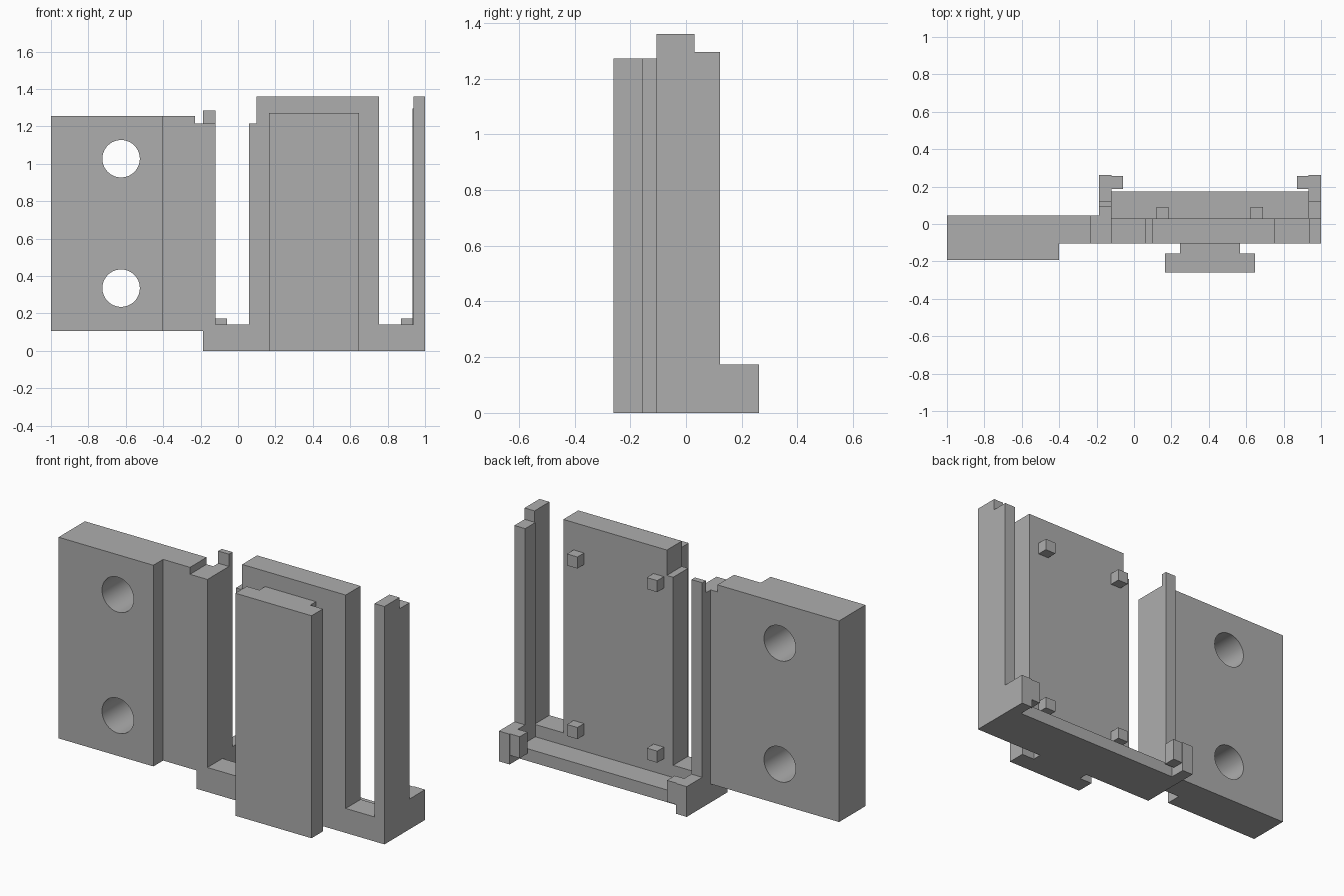
import bpy
import bmesh
from mathutils import Matrix

old = bpy.data.objects.get("Cube")
if old:
    bpy.data.objects.remove(old, do_unlink=True)

grey = bpy.data.materials.new("plain grey")
grey.use_nodes = True
grey.diffuse_color = (0.42, 0.42, 0.42, 1)
grey.node_tree.nodes["Principled BSDF"].inputs["Base Color"].default_value = (0.42, 0.42, 0.42, 1)


def finish(name, bm):
    bmesh.ops.recalc_face_normals(bm, faces=bm.faces)
    mesh = bpy.data.meshes.new(name)
    bm.to_mesh(mesh)
    bm.free()
    mesh.materials.append(grey)
    obj = bpy.data.objects.new(name, mesh)
    bpy.context.scene.collection.objects.link(obj)
    return obj


def extrude(name, outline, axis, start, end):
    """Extrude a 2D outline along the given axis (0 = x, 1 = y, 2 = z)."""
    bm = bmesh.new()
    verts = []
    for a, b in outline:
        co = [a, b]
        co.insert(axis, start)
        verts.append(bm.verts.new(co))
    face = bm.faces.new(verts)
    moved = bmesh.ops.extrude_face_region(bm, geom=[face])["geom"]
    shift = [0, 0, 0]
    shift[axis] = end - start
    bmesh.ops.translate(bm, vec=shift, verts=[v for v in moved if isinstance(v, bmesh.types.BMVert)])
    return finish(name, bm)


def box(name, x, y, z):
    return extrude(name, [(x[0], z[0]), (x[1], z[0]), (x[1], z[1]), (x[0], z[1])], 1, *y)


FRONT, BACK = -0.105, 0.03

# Base bar, centre panel and left post front, cut from one sheet
extrude("base_and_panel", [
    (-0.12, 0), (1, 0), (1, 1.36), (0.937, 1.36), (0.937, 0.14), (0.755, 0.14),
    (0.755, 1.36), (0.1, 1.36), (0.1, 1.215), (0.06, 1.215), (0.06, 0.14), (-0.12, 0.14),
], 1, FRONT, BACK)

# Mounting plate, thick at the outer end, with two bolt holes
plate = extrude("mounting_plate", [
    (-1, -0.193), (-0.4, -0.193), (-0.4, FRONT), (-0.23, FRONT), (-0.23, 0.045), (-1, 0.045),
], 2, 0.105, 1.255)
for z in (0.335, 1.027):
    bm = bmesh.new()
    place = Matrix.Translation((-0.625, 0, z)) @ Matrix.Rotation(1.570796, 4, "X")
    bmesh.ops.create_cone(bm, cap_ends=True, segments=64, radius1=0.1, radius2=0.1, depth=1, matrix=place)
    cutter = finish("hole_cutter", bm)
    cutter.hide_render = True
    cutter.hide_set(True)
    cutter.display_type = "WIRE"
    mod = plate.modifiers.new("bolt_hole", "BOOLEAN")
    mod.operation = "DIFFERENCE"
    mod.solver = "EXACT"
    mod.object = cutter
    bpy.context.view_layer.objects.active = plate
    bpy.ops.object.modifier_apply(modifier=mod.name)
    bpy.data.objects.remove(cutter, do_unlink=True)
bpy.ops.object.select_all(action="DESELECT")
plate.select_set(True)
bpy.ops.object.shade_smooth_by_angle()

# Neck joining the plate to the right post
box("plate_neck", (-0.23, -0.188), (FRONT, 0.045), (0.105, 1.215))

# Side posts with a foot reaching backwards
extrude("right_post", [
    (FRONT, 0), (0.262, 0), (0.262, 0.173), (0.122, 0.173), (0.122, 1.285),
    (0.09, 1.285), (0.09, 1.215), (FRONT, 1.215),
], 0, -0.188, -0.12)
extrude("left_post_back", [
    (BACK, 0), (0.262, 0), (0.262, 0.173), (0.122, 0.173), (0.122, 1.295), (BACK, 1.295),
], 0, 0.932, 1)

# Inward lips on the feet
box("right_lip", (-0.12, -0.06), (0.187, 0.257), (0.05, 0.173))
box("left_lip", (0.872, 0.932), (0.187, 0.257), (0.05, 0.173))

# Low ledge behind the base bar
box("back_ledge", (-0.12, 0.932), (BACK, 0.173), (0, 0.07))

# Small pegs on the back of the panel
for x in (0.152, 0.657):
    for z in (0.195, 1.17):
        box("panel_peg", (x - 0.033, x + 0.033), (BACK, 0.09), (z - 0.033, z + 0.033))

# T-shaped rail on the front
extrude("front_rail", [
    (0.165, -0.26), (0.647, -0.26), (0.647, -0.157), (0.567, -0.157), (0.567, FRONT),
    (0.245, FRONT), (0.245, -0.157), (0.165, -0.157),
], 2, 0, 1.272)
